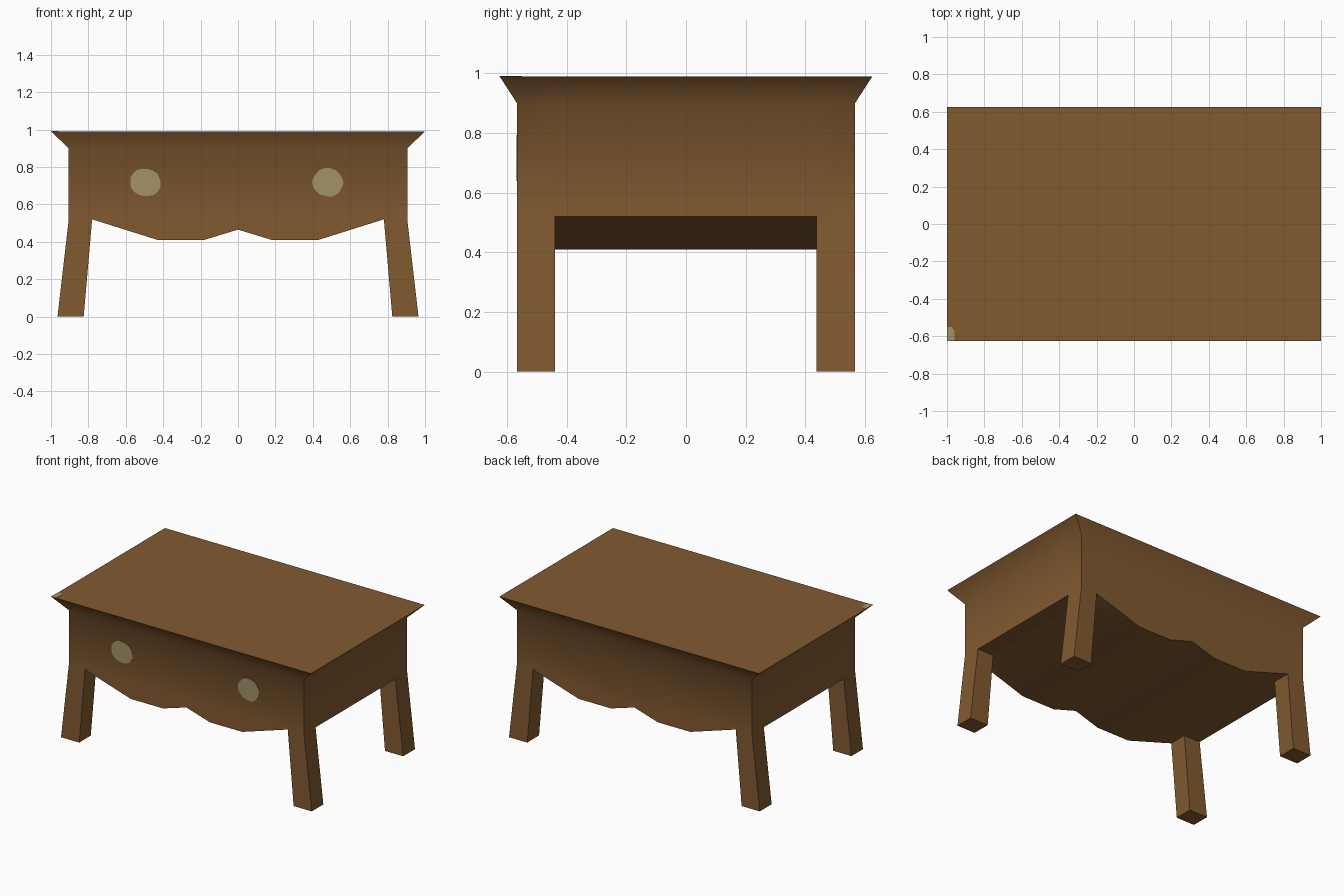
import bpy, bmesh, math, random

if "Cube" in bpy.data.objects:
    bpy.data.objects.remove(bpy.data.objects["Cube"])
random.seed(4)

def material(name, rgb):
    m = bpy.data.materials.new(name)
    m.diffuse_color = (*rgb, 1)
    m.use_nodes = True
    m.node_tree.nodes["Principled BSDF"].inputs["Base Color"].default_value = m.diffuse_color
    return m

wood = material("brown wood", (0.223, 0.102, 0.030))
brass = material("pale brass", (0.36, 0.29, 0.13))

def finish(bm, name, mat):
    bmesh.ops.recalc_face_normals(bm, faces=bm.faces)
    me = bpy.data.meshes.new(name)
    bm.to_mesh(me)
    bm.free()
    me.materials.append(mat)
    ob = bpy.data.objects.new(name, me)
    bpy.context.collection.objects.link(ob)
    return ob

# Table body: flared, scalloped profile swept front to back
half = [(-1, .99), (-.905, .9), (-.905, .52), (-.78, .52),
        (-.43, .41), (-.18, .41), (0, .465)]
profile = half + [(-x, z) for x, z in reversed(half[:-1])]
n = len(profile)
rows_y = [-.567, -.44, .437, .567]

bm = bmesh.new()
rows = []
for y in rows_y:
    flare = .058 if abs(y) > .5 else 0
    rows.append([bm.verts.new((x, y + math.copysign(flare if z > .95 else 0, y), z))
                 for x, z in profile])
feet = []
for r in range(3):
    a, b = rows[r], rows[r + 1]
    for i in range(n):
        j = (i + 1) % n
        if i == n - 1:
            continue
        f = bm.faces.new((a[i], a[j], b[j], b[i]))
        if r != 1 and i in (2, n - 4):
            feet.append(f)
# Front and back panels, with the flare above them, and the table top
for row in (rows[0], rows[3]):
    bm.faces.new(row[1:-1])
    bm.faces.new((row[0], row[1], row[-2], row[-1]))
bm.faces.new([r[0] for r in rows] + [r[-1] for r in reversed(rows)])

# Legs: pull the corner pads down and splay them outwards
for f in bmesh.ops.extrude_discrete_faces(bm, faces=feet)["faces"]:
    for v in f.verts:
        v.co.x = math.copysign(.965 if abs(v.co.x) > .85 else .825, v.co.x)
        v.co.z = 0
table = finish(bm, "table_body_and_legs", wood)
bpy.context.view_layer.objects.active = table
table.select_set(True)
bpy.ops.object.shade_smooth_by_angle(angle=math.radians(55))

# Thin plates for the painted details
def plate(name, points, push):
    bm = bmesh.new()
    f = bm.faces.new([bm.verts.new(p) for p in points])
    new = bmesh.ops.extrude_face_region(bm, geom=[f])["geom"]
    bmesh.ops.translate(bm, vec=push,
                        verts=[e for e in new if isinstance(e, bmesh.types.BMVert)])
    return finish(bm, name, brass)

# Drawer pulls: slightly uneven round patches
for name, cx in (("left_drawer_pull", -.495), ("right_drawer_pull", .48)):
    pts = []
    for k in range(18):
        t = math.tau * k / 18
        s = random.uniform(.95, 1.04)
        pts.append((cx + .083 * s * math.cos(t), -.566, .717 + .076 * s * math.sin(t)))
    plate(name, pts, (0, -.003, 0))

# Small pale mark on the front left corner of the top
corner = [(-1, -.625), (-.96, -.625), (-.96, -.57), (-.975, -.55), (-1, -.55)]
plate("top_corner_mark", [(x, y, .989) for x, y in corner], (0, 0, .003))
